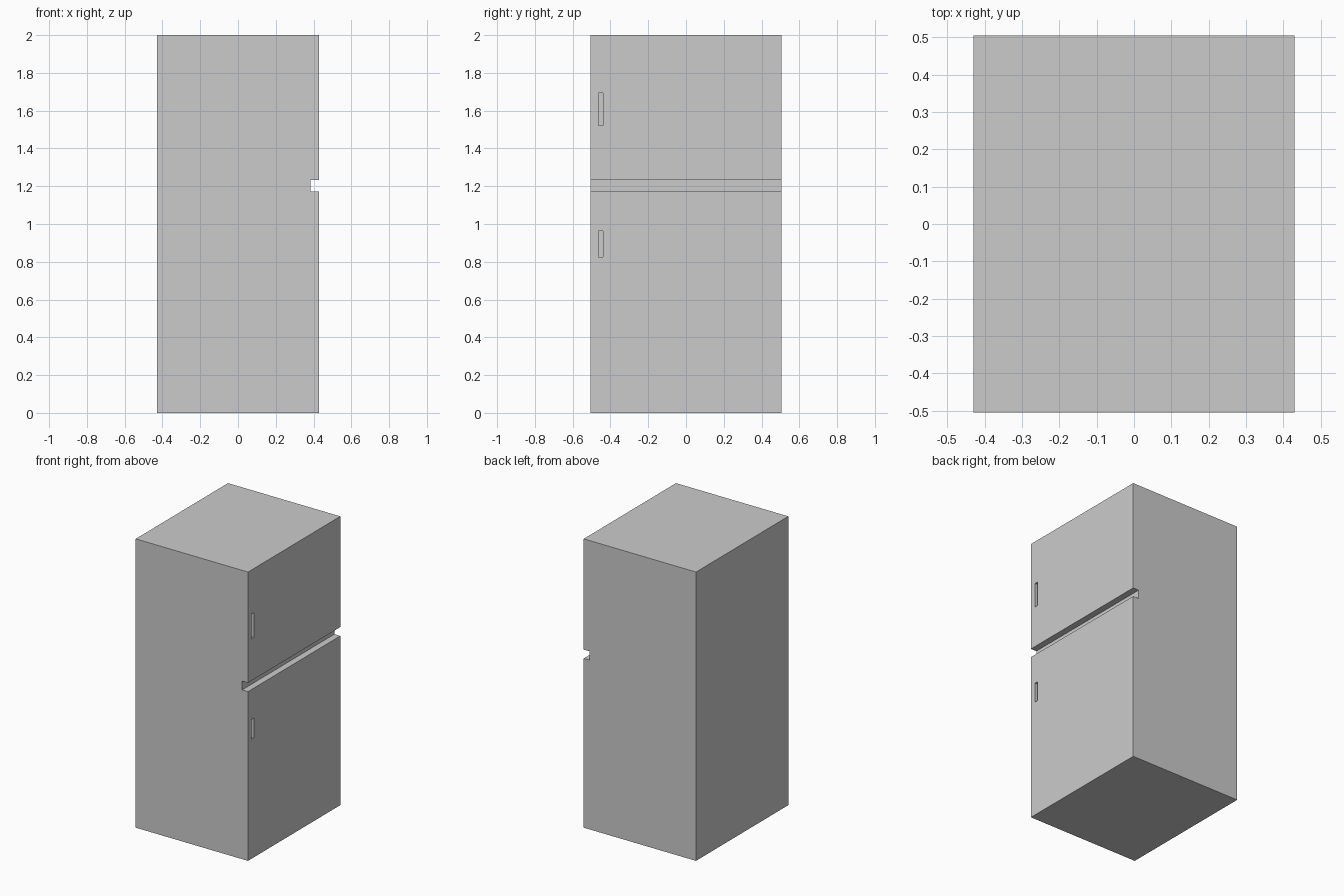
import bpy, bmesh

if "Cube" in bpy.data.objects:
    bpy.data.objects.remove(bpy.data.objects["Cube"])

HALF_X, HALF_Y, HEIGHT = 0.43, 0.505, 2.0
GAP_X, GAP_LOW, GAP_HIGH = 0.385, 1.172, 1.233


def add_object(name, bm):
    bmesh.ops.recalc_face_normals(bm, faces=bm.faces[:])
    mesh = bpy.data.meshes.new(name)
    bm.to_mesh(mesh)
    bm.free()
    obj = bpy.data.objects.new(name, mesh)
    bpy.context.collection.objects.link(obj)
    return obj


def extrude_profile(name, points, y0, y1):
    """Extrude an XZ outline along y."""
    bm = bmesh.new()
    face = bm.faces.new([bm.verts.new((x, y0, z)) for x, z in points])
    new = bmesh.ops.extrude_face_region(bm, geom=[face])["geom"]
    verts = [v for v in new if isinstance(v, bmesh.types.BMVert)]
    bmesh.ops.translate(bm, verts=verts, vec=(0, y1 - y0, 0))
    return add_object(name, bm)


# Cabinet: side outline with the groove between the two doors
fridge = extrude_profile("fridge_cabinet", [
    (-HALF_X, 0), (HALF_X, 0), (HALF_X, GAP_LOW), (GAP_X, GAP_LOW),
    (GAP_X, GAP_HIGH), (HALF_X, GAP_HIGH), (HALF_X, HEIGHT), (-HALF_X, HEIGHT),
], -HALF_Y, HALF_Y)

# Recessed finger grips, one per door
GRIP_DEPTH = 0.02
for name, z0, z1 in (("freezer_grip_cutter", 1.522, 1.694),
                     ("lower_grip_cutter", 0.826, 0.964)):
    x0, x1 = HALF_X - GRIP_DEPTH, HALF_X + 0.05
    cutter = extrude_profile(name, [(x0, z0), (x1, z0), (x1, z1), (x0, z1)],
                             -0.464, -0.439)
    cutter.hide_render = True
    cutter.display_type = 'WIRE'
    cut = fridge.modifiers.new(name, 'BOOLEAN')
    cut.operation = 'DIFFERENCE'
    cut.solver = 'EXACT'
    cut.object = cutter
